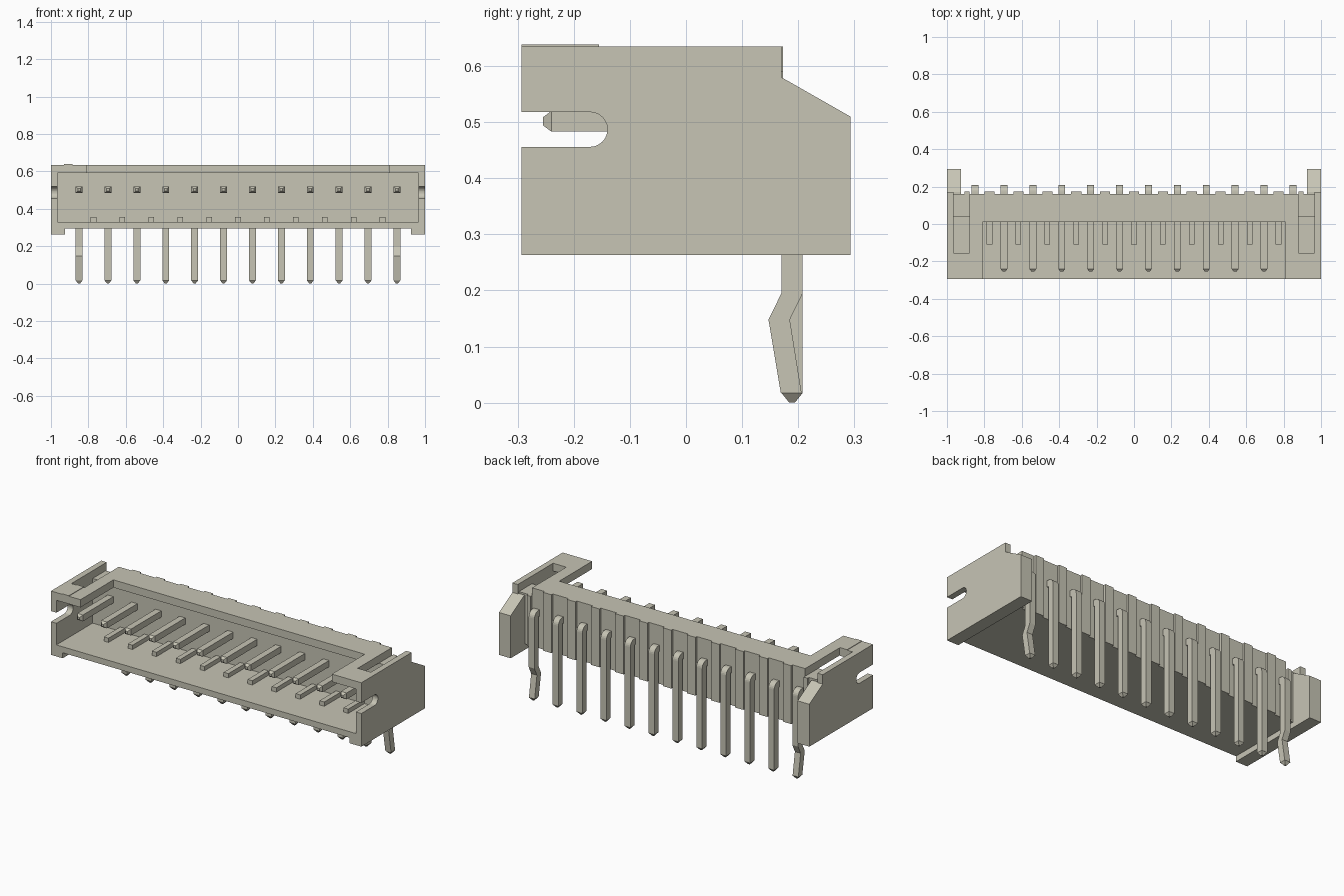
import bpy, bmesh, math
from mathutils import Vector

if "Cube" in bpy.data.objects:
    bpy.data.objects.remove(bpy.data.objects["Cube"], do_unlink=True)

# Single warm grey material
COLOR = (0.57, 0.555, 0.46, 1.0)
mat = bpy.data.materials.new("warm_grey")
mat.use_nodes = True
mat.diffuse_color = COLOR
bsdf = mat.node_tree.nodes["Principled BSDF"]
bsdf.inputs["Base Color"].default_value = COLOR
bsdf.inputs["Roughness"].default_value = 0.6


def finish(bm, name):
    bmesh.ops.recalc_face_normals(bm, faces=bm.faces[:])
    me = bpy.data.meshes.new(name)
    bm.to_mesh(me)
    bm.free()
    me.materials.append(mat)
    ob = bpy.data.objects.new(name, me)
    bpy.context.collection.objects.link(ob)
    return ob


def add_prism(bm, points, axis, a, b):
    """Extrude a flat outline from a to b: (y, z) outline along x, (x, y) along z."""
    def at(p, t):
        return (t, p[0], p[1]) if axis == 'X' else (p[0], p[1], t)
    face = bm.faces.new([bm.verts.new(at(p, a)) for p in points])
    res = bmesh.ops.extrude_face_region(bm, geom=[face])
    shift = Vector((b - a, 0, 0)) if axis == 'X' else Vector((0, 0, b - a))
    verts = [v for v in res["geom"] if isinstance(v, bmesh.types.BMVert)]
    bmesh.ops.translate(bm, verts=verts, vec=shift)


def add_box(bm, x0, x1, y0, y1, z0, z1):
    add_prism(bm, [(x0, y0), (x1, y0), (x1, y1), (x0, y1)], 'Z', z0, z1)


def add_tip(bm, center, direction, length, half, end_half):
    """Tapered square end of a pin."""
    c, d = Vector(center), Vector(direction)
    u = Vector((1, 0, 0))
    w = d.cross(u)
    rings = []
    for t, h in ((0, half), (length, end_half)):
        rings.append([bm.verts.new(c + d * t + u * sx * h + w * sy * h)
                      for sx, sy in ((-1, -1), (1, -1), (1, 1), (-1, 1))])
    for i in range(4):
        j = (i + 1) % 4
        bm.faces.new((rings[0][i], rings[0][j], rings[1][j], rings[1][i]))
    bm.faces.new(rings[1])


def arc(cy, cz, r, start, end, n):
    return [(cy + r * math.cos(math.radians(start + (end - start) * i / n)),
             cz + r * math.sin(math.radians(start + (end - start) * i / n)))
            for i in range(n + 1)]


FRONT, BACK = -0.293, 0.16
CAVITY_BACK, EAR_BACK = 0.04, 0.293
BOTTOM, FLOOR, ROOF, TOP = 0.295, 0.33, 0.59, 0.635
WALL_IN = 0.965
PITCH, COUNT = 0.1545, 12
pin_x = [(i - (COUNT - 1) / 2) * PITCH for i in range(COUNT)]

# Floor and rear wall of the housing
bm = bmesh.new()
add_box(bm, -WALL_IN, WALL_IN, FRONT, BACK, BOTTOM, FLOOR)
finish(bm, "housing_floor")
bm = bmesh.new()
add_box(bm, -WALL_IN, WALL_IN, CAVITY_BACK, BACK, FLOOR, ROOF)
finish(bm, "housing_rear_wall")

# Roof with a wide front cut-out and a slot beside each end wall
half_roof = [(0.81, 0.01), (0.81, FRONT), (WALL_IN, FRONT),
             (WALL_IN, -0.155), (0.88, -0.155), (0.88, BACK)]
bm = bmesh.new()
add_prism(bm, half_roof + [(-x, y) for x, y in reversed(half_roof)], 'Z', ROOF, TOP)
finish(bm, "housing_roof")

# End walls with a round-ended side slot, rear ears and lower skids
wall = [(FRONT, 0.263), (EAR_BACK, 0.263), (EAR_BACK, 0.51), (0.17, 0.58),
        (0.17, TOP), (FRONT, TOP), (FRONT, 0.518)]
wall += arc(-0.171, 0.487, 0.031, 90, -90, 12) + [(FRONT, 0.456)]
ear = [(CAVITY_BACK, BOTTOM), (CAVITY_BACK, 0.58), (0.17, 0.58),
       (EAR_BACK, 0.51), (EAR_BACK, 0.263), (FRONT, 0.263), (FRONT, BOTTOM)]
for side, label in ((1, "left"), (-1, "right")):
    bm = bmesh.new()
    add_prism(bm, wall, 'X', side * WALL_IN, side * 1.0)
    finish(bm, label + "_end_wall")
    bm = bmesh.new()
    add_prism(bm, ear, 'X', side * 0.925, side * WALL_IN)
    finish(bm, label + "_ear_and_skid")

# Vertical ribs on the rear face and short keys on the cavity floor
bm = bmesh.new()
for x in pin_x[:-1]:
    mid = x + PITCH / 2
    add_box(bm, mid - 0.027, mid + 0.027, BACK, 0.173, BOTTOM, TOP)
for s in (-1, 1):
    add_box(bm, s * 0.88, s * 0.905, BACK, 0.173, BOTTOM, ROOF)
finish(bm, "rear_ribs")
bm = bmesh.new()
for x in pin_x[:-1]:
    mid = x + PITCH / 2
    add_box(bm, mid - 0.015, mid + 0.015, -0.11, CAVITY_BACK, FLOOR, 0.355)
finish(bm, "floor_keys")

# Thin raised mark for the first position
bm = bmesh.new()
add_box(bm, -0.93, -0.885, FRONT, -0.155, TOP, 0.638)
finish(bm, "position_mark")

# Bent pins; the two end pins have a kinked leg
W = 0.0185
for i, x in enumerate(pin_x):
    outer = [(-0.24, 0.483), (-0.24, 0.52)] + arc(0.173, 0.485, 0.035, 90, 0, 6)
    if i in (0, COUNT - 1):
        leg = [(0.208, 0.195), (0.185, 0.148), (0.206, 0.017),
               (0.169, 0.017), (0.147, 0.148), (0.17, 0.195)]
    else:
        leg = [(0.208, 0.017), (0.17, 0.017)]
    bm = bmesh.new()
    add_prism(bm, outer + leg + [(0.17, 0.483)], 'X', x - W, x + W)
    add_tip(bm, (x, -0.24, 0.5015), (0, -1, 0), 0.015, W, 0.007)
    add_tip(bm, (x, 0.189, 0.017), (0, 0, -1), 0.017, W, 0.005)
    finish(bm, "pin_%02d" % (i + 1))
